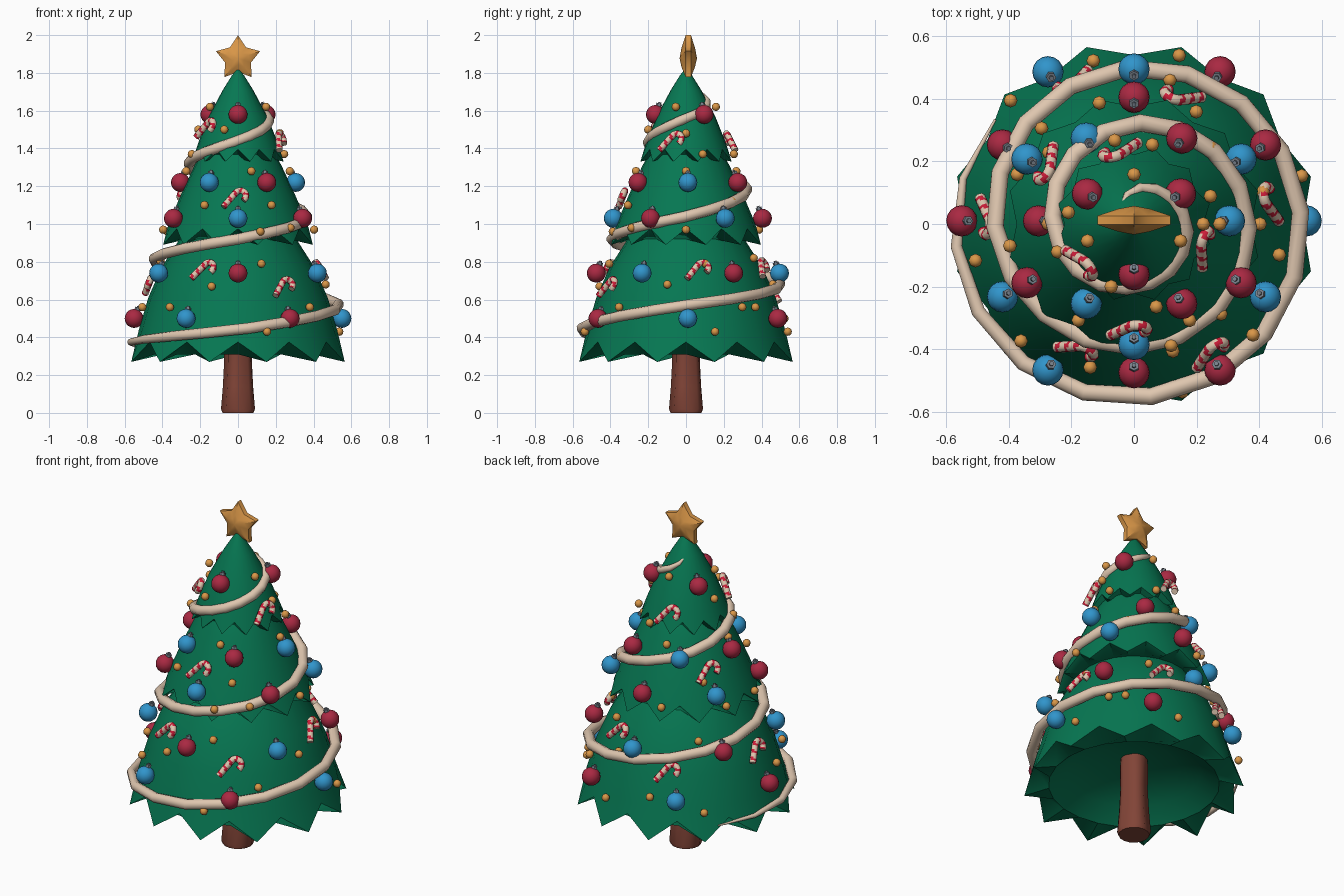
import bpy, bmesh, math
from mathutils import Vector, Matrix

if "Cube" in bpy.data.objects:
    bpy.data.objects.remove(bpy.data.objects["Cube"])


def material(name, rgb):
    m = bpy.data.materials.new(name)
    m.diffuse_color = (*rgb, 1)
    m.use_nodes = True
    m.node_tree.nodes["Principled BSDF"].inputs["Base Color"].default_value = m.diffuse_color
    return m


GREEN = material("pine green", (0.002, 0.185, 0.085))
BROWN = material("bark brown", (0.22, 0.058, 0.038))
GOLD = material("gold", (0.7, 0.31, 0.065))
CREAM = material("cream", (0.74, 0.57, 0.43))
RED = material("bauble red", (0.4, 0.022, 0.055))
BLUE = material("bauble blue", (0.03, 0.3, 0.6))
GREY = material("cap grey", (0.19, 0.22, 0.26))
STRIPE = material("stripe red", (0.6, 0.012, 0.04))


def finish(name, bm, *mats):
    bmesh.ops.recalc_face_normals(bm, faces=bm.faces)
    me = bpy.data.meshes.new(name)
    bm.to_mesh(me)
    bm.free()
    for m in mats:
        me.materials.append(m)
    ob = bpy.data.objects.new(name, me)
    bpy.context.collection.objects.link(ob)
    return ob


def polar(r, deg, z):
    a = math.radians(deg)
    return Vector((r * math.cos(a), r * math.sin(a), z))


def skin(bm, rings, mat_rule=lambda i, j: 0):
    """Bridge rings of points and cap both ends."""
    vs = [[bm.verts.new(p) for p in ring] for ring in rings]
    n = len(vs[0])
    for i in range(len(vs) - 1):
        for j in range(n):
            k = (j + 1) % n
            f = bm.faces.new((vs[i][j], vs[i][k], vs[i + 1][k], vs[i + 1][j]))
            f.material_index = mat_rule(i, j)
    bm.faces.new(vs[0])
    bm.faces.new(vs[-1])


def tube(bm, pts, radii, sides, hint, mat_rule=lambda i, j: 0):
    rings = []
    for i, p in enumerate(pts):
        t = (pts[min(i + 1, len(pts) - 1)] - pts[max(i - 1, 0)]).normalized()
        u = (hint - t * hint.dot(t)).normalized()
        w = t.cross(u)
        rings.append([p + radii[i] * (u * math.cos(q) + w * math.sin(q))
                      for q in (j * math.tau / sides for j in range(sides))])
    skin(bm, rings, mat_rule)


def lerp_table(table, x):
    for a, b in zip(table, table[1:]):
        if x <= b[0]:
            f = max(0, (x - a[0]) / (b[0] - a[0]))
            return [p + (q - p) * f for p, q in zip(a[1:], b[1:])]
    return list(table[-1][1:])


# Foliage tiers: tip, valley, inner lip, then outer profile (all radius, z)
TIERS = [
    ("lower_branches", (0.585, 0.27), (0.54, 0.375), (0.455, 0.31),
     [(0.525, 0.44), (0.475, 0.61), (0.405, 0.77), (0.29, 0.95), (0.2, 1.05)],
     [(0.36, 0.385), (0.22, 0.44), (0.06, 0.46)]),
    ("middle_branches", (0.41, 0.89), (0.375, 0.975), (0.31, 0.92),
     [(0.355, 1.03), (0.3, 1.16), (0.23, 1.31), (0.17, 1.42), (0.1, 1.5)],
     [(0.2, 0.97)]),
    ("upper_branches", (0.25, 1.33), (0.222, 1.395), (0.18, 1.35),
     [(0.205, 1.445), (0.155, 1.57), (0.08, 1.71), (0.03, 1.79), (0.006, 1.82)],
     [(0.1, 1.38)]),
]
for name, tip, valley, lip, outer, inner in TIERS:
    bm = bmesh.new()
    zig = [polar(*((tip if j % 2 else valley)[0], 15 * j, (tip if j % 2 else valley)[1]))
           for j in range(24)]
    ring = lambda rz: [polar(rz[0], 15 * j, rz[1]) for j in range(24)]
    skin(bm, [ring(p) for p in reversed(inner)] + [ring(lip), zig] + [ring(p) for p in outer])
    finish(name, bm, GREEN)

SURFACE = [(0.3, 0.56), (0.44, 0.525), (0.61, 0.475), (0.77, 0.405), (0.9, 0.34), (0.91, 0.39),
           (1.03, 0.355), (1.16, 0.3), (1.31, 0.23), (1.34, 0.24), (1.445, 0.205),
           (1.57, 0.155), (1.71, 0.08), (1.82, 0.0)]


def surf(z):
    return lerp_table(SURFACE, z)[0]


# Trunk with bark grooves
bm = bmesh.new()
skin(bm, [[polar(r * (0.86 if j % 4 == 1 and 0 < i < 5 else 1), 360 * j / 16, z)
           for j in range(16)]
          for i, (r, z) in enumerate([(0.082, 0), (0.09, 0.02), (0.08, 0.14), (0.073, 0.28),
                                      (0.075, 0.4), (0.07, 0.5)])])
finish("trunk", bm, BROWN)

# Star: rim band with raised, pillowy centre on both faces
bm = bmesh.new()
C = Vector((0, 0.012, 1.877))


def star_ring(y, k):
    return [bm.verts.new(C + Vector((k * r * math.sin(q), y, k * r * math.cos(q))))
            for r, q in ((0.072 if i % 2 else 0.123, i * math.pi / 5) for i in range(10))]


loops = [star_ring(y, k) for y, k in ((-0.036, 0.45), (-0.014, 1), (0.014, 1), (0.036, 0.45))]
hubs = [bm.verts.new(C + Vector((0, y, 0))) for y in (-0.046, 0.046)]
for i in range(10):
    k = (i + 1) % 10
    for a, b in zip(loops, loops[1:]):
        bm.faces.new((a[i], a[k], b[k], b[i]))
    bm.faces.new((loops[0][i], loops[0][k], hubs[0]))
    bm.faces.new((loops[3][i], loops[3][k], hubs[1]))
finish("star", bm, GOLD)

# Garland spiral: angle, radius, z, thickness
PATH = [(143, 0.555, 0.345, 0.004), (180, 0.572, 0.37, 0.018), (225, 0.57, 0.4, 0.026),
        (270, 0.555, 0.44, 0.029), (360, 0.535, 0.57, 0.029), (450, 0.5, 0.68, 0.029),
        (540, 0.445, 0.815, 0.029), (585, 0.405, 0.87, 0.029), (630, 0.392, 0.92, 0.029),
        (720, 0.365, 1.04, 0.029), (810, 0.322, 1.19, 0.029), (900, 0.257, 1.33, 0.029),
        (990, 0.197, 1.44, 0.028), (1080, 0.165, 1.56, 0.026), (1170, 0.11, 1.66, 0.016),
        (1205, 0.07, 1.71, 0.005)]
pts, radii = [], []
for i in range(49):
    a = 143 + (1205 - 143) * i / 48
    r, z, t = lerp_table(PATH, a)
    pts.append(polar(r, a, z))
    radii.append(t)
bm = bmesh.new()
tube(bm, pts, radii, 10, Vector((0, 0, 1)))
finish("garland", bm, CREAM)

# Baubles: z, radius, first angle, count, colours in order
RINGS = [(0.5, 0.55, 0, 6, (BLUE, RED)), (0.74, 0.485, 30, 6, (RED, BLUE)),
         (1.03, 0.395, 30, 6, (BLUE, RED)), (1.22, 0.305, 0, 6, (BLUE, RED)),
         (1.58, 0.172, 30, 3, (RED, RED))]
for z, r, start, count, cols in RINGS:
    for i in range(count):
        a = start + 360 * i / count
        c = polar(r, a, z) + Vector((0, 0.01, 0))
        bm = bmesh.new()
        bmesh.ops.create_uvsphere(bm, u_segments=16, v_segments=10, radius=0.05,
                                  matrix=Matrix.Translation(c))
        n_ball = len(bm.faces)
        up = (polar(-0.38, a, 1)).normalized()
        rot = up.to_track_quat('Z', 'Y').to_matrix().to_4x4()
        for rad, h, d in ((0.016, 0.016, 0.053), (0.008, 0.01, 0.064)):
            bmesh.ops.create_cone(bm, cap_ends=True, segments=6, radius1=rad, radius2=rad,
                                  depth=h, matrix=Matrix.Translation(c + up * d) @ rot)
        bm.faces.ensure_lookup_table()
        for f in bm.faces[n_ball:]:
            f.material_index = 1
        finish("bauble", bm, cols[i % 2], GREY)

# Small gold beads: angle, z
BEADS = [(16, .43), (75, .43), (135, .43), (286, .43), (45, .56), (104, .5), (226, .56),
         (317, .56), (348, .68), (193, .56), (253, .67), (193, .8), (157, .96), (134, .79),
         (76, .68), (14, .79), (0, .97), (314, .98), (106, .97), (61, .82), (287, .79),
         (287, .96), (190, .97), (103, 1.28), (77, 1.37), (285, 1.28), (240, 1.1), (300, 1.1),
         (0, 1.28), (180, 1.28), (20, 1.37), (200, 1.37), (250, 1.5), (0, 1.48), (200, 1.62),
         (340, 1.62), (90, 1.62), (170, 1.5), (45, 1.12), (140, 1.1), (35, .56)]
bm = bmesh.new()
for a, z in BEADS:
    bmesh.ops.create_uvsphere(bm, u_segments=8, v_segments=6, radius=0.022,
                              matrix=Matrix.Translation(polar(surf(z) + 0.03, a, z)))
finish("gold_beads", bm, GOLD)

# Candy canes: angle, z
CANES = [(245, .75), (300, .66), (267, 1.13), (177, .67), (8, .75), (69, .76), (113, .63),
         (340, 1.43), (215, 1.5), (100, 1.43), (145, 1.14)]
stem = [(0, -0.07 + 0.105 * i / 10) for i in range(11)]
hook = [(0.03 - 0.03 * math.cos(q), 0.035 + 0.03 * math.sin(q))
        for q in (math.pi * i / 10 for i in range(1, 11))]
shape = stem + hook + [(0.06, 0.025)]
tilt = math.radians(38)
for a, z in CANES:
    out = polar(1, a, 0)
    side = Vector((-out.y, out.x, 0))
    lean = (surf(z - 0.06) - surf(z + 0.06)) / 0.12
    up = (Vector((0, 0, 1)) - out * lean).normalized()
    base = polar(surf(z) + 0.03, a, z)
    pts = []
    for u, v in shape:
        u -= 0.02
        pts.append(base + side * (u * math.cos(tilt) + v * math.sin(tilt))
                   + up * (v * math.cos(tilt) - u * math.sin(tilt)))
    bm = bmesh.new()
    tube(bm, pts, [0.018] * len(pts), 8, side.cross(up),
         lambda i, j: 1 if (2 * i + j) % 8 < 3 else 0)
    finish("candy_cane", bm, CREAM, STRIPE)

# Smooth shading with crisp edges
for ob in bpy.context.collection.objects:
    ob.select_set(True)
    bpy.context.view_layer.objects.active = ob
bpy.ops.object.shade_smooth_by_angle(angle=math.radians(46))
